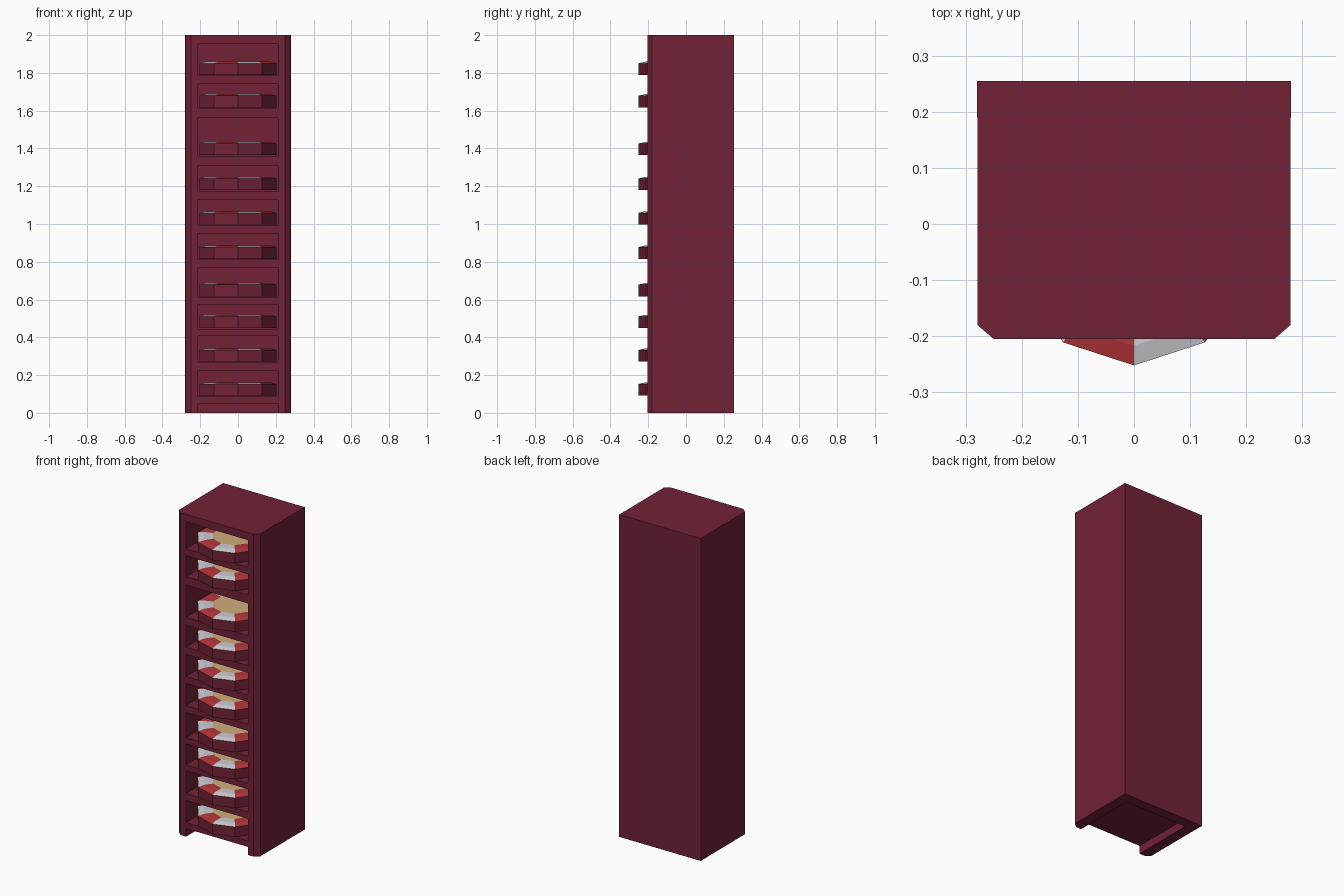
import bpy, bmesh, math

if "Cube" in bpy.data.objects:
    bpy.data.objects.remove(bpy.data.objects["Cube"])


def material(name, rgb):
    m = bpy.data.materials.new(name)
    lin = [((c / 255 + 0.055) / 1.055) ** 2.4 for c in rgb]
    m.diffuse_color = (*lin, 1)
    m.use_nodes = True
    m.node_tree.nodes["Principled BSDF"].inputs["Base Color"].default_value = m.diffuse_color
    return m


MAROON = material("maroon", (114, 34, 53))
RED = material("red", (180, 53, 57))
WHITE = material("pale_grey", (204, 204, 211))
TAN = material("tan", (208, 174, 122))


def finish(name, bm, mats):
    bmesh.ops.recalc_face_normals(bm, faces=bm.faces)
    me = bpy.data.meshes.new(name)
    bm.to_mesh(me)
    bm.free()
    for m in mats:
        me.materials.append(m)
    ob = bpy.data.objects.new(name, me)
    bpy.context.collection.objects.link(ob)
    return ob


def prism(name, outline, z0, z1):
    """Extrude a plan outline between two heights."""
    bm = bmesh.new()
    f = bm.faces.new([bm.verts.new((x, y, z0)) for x, y in outline])
    r = bmesh.ops.extrude_face_region(bm, geom=[f])
    for v in r["geom"]:
        if isinstance(v, bmesh.types.BMVert):
            v.co.z = z1
    return finish(name, bm, [MAROON])


def slab(name, x0, x1, y0, y1, z0, z1):
    return prism(name, [(x0, y0), (x1, y0), (x1, y1), (x0, y1)], z0, z1)


IN_X, BACK_Y, FRONT_Y = 0.213, 0.19, -0.205

# side walls with bevelled front corners
for side, s in (("left", -1), ("right", 1)):
    prism(side + "_wall", [(s * IN_X, FRONT_Y), (s * 0.25, FRONT_Y), (s * 0.279, -0.18),
                           (s * 0.279, BACK_Y), (s * IN_X, BACK_Y)], 0, 2)

# back and top panels
slab("back_panel", -0.28, 0.28, BACK_Y, 0.255, 0, 2)
slab("top_panel", -IN_X, IN_X, FRONT_Y, BACK_Y, 1.953, 2)

SIDES, RADIUS, CENTRE_Y = 10, 0.215, -0.037


def wheel(name, z):
    """Ten-sided tray: maroon body, alternating sectors, tan centre."""
    bm = bmesh.new()
    profile = [(RADIUS, 0), (RADIUS, 0.062), (0.18, 0.070), (0.125, 0.070)]
    rings = []
    for r, h in profile:
        ring = []
        for i in range(SIDES):
            a = -math.pi / 2 + 2 * math.pi * i / SIDES
            ring.append(bm.verts.new((r * math.cos(a), CENTRE_Y + r * math.sin(a), z + h)))
        rings.append(ring)
    bm.faces.new(rings[0][::-1])
    bm.faces.new(rings[-1]).material_index = 3
    for k in range(len(rings) - 1):
        for i in range(SIDES):
            j = (i + 1) % SIDES
            f = bm.faces.new((rings[k][i], rings[k][j], rings[k + 1][j], rings[k + 1][i]))
            f.material_index = 0 if k == 0 else (2 if i % 2 == 0 else 1)
    return finish(name, bm, [MAROON, RED, WHITE, TAN])


# shelves (bottom, top), each carrying one wheel
SHELVES = [(0.05, 0.087), (0.225, 0.267), (0.408, 0.445), (0.575, 0.613), (0.77, 0.812),
           (0.95, 0.993), (1.13, 1.175), (1.31, 1.36), (1.56, 1.613), (1.742, 1.785)]
for n, (z0, z1) in enumerate(SHELVES, 1):
    slab(f"shelf_{n}", -IN_X, IN_X, FRONT_Y, BACK_Y, z0, z1)
    wheel(f"wheel_tray_{n}", z1 + 0.004)
